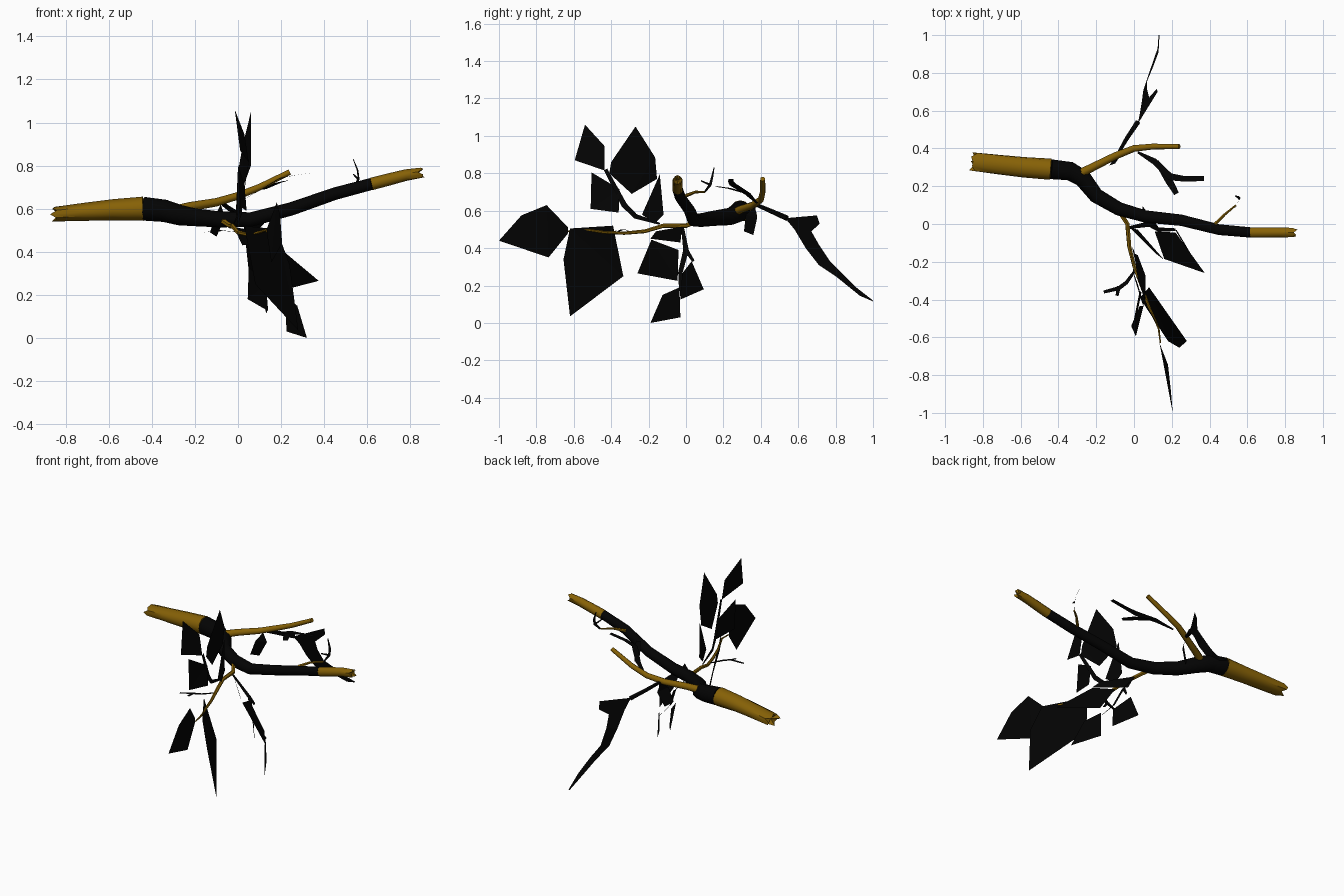
import bpy, bmesh, math
from mathutils import Vector

if "Cube" in bpy.data.objects:
    bpy.data.objects.remove(bpy.data.objects["Cube"])


def make_material(name, color):
    mat = bpy.data.materials.new(name)
    mat.use_nodes = True
    mat.diffuse_color = color
    node = next(n for n in mat.node_tree.nodes if n.type == 'BSDF_PRINCIPLED')
    node.inputs["Base Color"].default_value = color
    node.inputs["Roughness"].default_value = 0.9
    return mat


GOLD = make_material("golden bark", (0.24, 0.12, 0.002, 1))
BLACK = make_material("charred black", (0.001, 0.001, 0.001, 1))


def finish(name, bm, material, smooth):
    mesh = bpy.data.meshes.new(name)
    bm.to_mesh(mesh)
    bm.free()
    mesh.materials.append(material)
    obj = bpy.data.objects.new(name, mesh)
    bpy.context.scene.collection.objects.link(obj)
    if smooth:
        bpy.ops.object.select_all(action='DESELECT')
        obj.select_set(True)
        bpy.context.view_layer.objects.active = obj
        bpy.ops.object.shade_smooth_by_angle(angle=math.radians(50))
    return obj


def cm(point):
    """Points are written in hundredths of a unit."""
    return Vector(point) / 100


def direction(points, i):
    return (points[min(i + 1, len(points) - 1)] - points[max(i - 1, 0)]).normalized()


def tube(name, material, path, radii, sides=6, ridge=0.0, flat=1.0, jagged=0.0):
    """Sweep a ring along a path; jagged splinters the last ring."""
    points = [cm(p) for p in path]
    last = len(points) - 1
    side = Vector((0, 0, 1))
    bm = bmesh.new()
    rings = []
    for i, point in enumerate(points):
        tangent = direction(points, i)
        side = (side - tangent * side.dot(tangent)).normalized()
        across = tangent.cross(side)
        t = i / last
        # radii are sampled evenly along the path
        f = t * (len(radii) - 1)
        k = min(int(f), len(radii) - 2)
        radius = (radii[k] + (radii[k + 1] - radii[k]) * (f - k)) / 100
        squash = 1 + (flat - 1) * t
        ring = []
        for s in range(sides):
            a = math.tau * s / sides
            r = radius * (1 + ridge * t * math.cos(s * math.pi))
            co = point + side * (math.cos(a) * r * squash) + across * (math.sin(a) * r)
            if i == last:
                co += tangent * jagged * math.sin(s * 2.3)
            ring.append(bm.verts.new(co))
        rings.append(ring)
    for a, b in zip(rings, rings[1:]):
        for s in range(sides):
            n = (s + 1) % sides
            bm.faces.new((a[s], a[n], b[n], b[s]))
    # closed ends, the splintered one slightly hollow
    bm.faces.new(rings[0][::-1])
    inward = (points[last - 1] - points[last]).normalized()
    tip = bm.verts.new(points[last] + inward * jagged)
    for s in range(sides):
        bm.faces.new((rings[-1][s], rings[-1][(s + 1) % sides], tip))
    bmesh.ops.recalc_face_normals(bm, faces=bm.faces[:])
    return finish(name, bm, material, True)


def leaf(name, *outline):
    """Flat angular leaf, one polygon split into triangles."""
    bm = bmesh.new()
    face = bm.faces.new([bm.verts.new(cm(p)) for p in outline])
    bmesh.ops.triangulate(bm, faces=[face])
    return finish(name, bm, BLACK, False)


def blade(name, left, right):
    """Long bent leaf, quads between two edges."""
    bm = bmesh.new()
    rows = [[bm.verts.new(cm(p)) for p in pair] for pair in zip(left, right)]
    for a, b in zip(rows, rows[1:]):
        bm.faces.new((a[0], a[1], b[1], b[0]))
    return finish(name, bm, BLACK, False)


def ribbon(name, normal, widths, *path):
    """Paper-flat twig lying square to the given normal."""
    points = [Vector(p) for p in path]
    offsets = [direction(points, i).cross(Vector(normal)).normalized() * w / 2
               for i, w in enumerate(widths)]
    return blade(name, [p - o for p, o in zip(points, offsets)],
                 [p + o for p, o in zip(points, offsets)])


# Main limb: black middle and two golden broken ends
tube("limb_middle", BLACK,
     [(-44, 29, 60), (-34, 28, 59), (-27, 24, 57), (-20, 15, 56), (-8, 8, 55),
      (6, 4, 55), (25, 2, 60), (45, -3, 67), (62, -4.5, 71.5)],
     [5.5, 5, 4, 3.4, 3, 2.8], sides=10)
tube("limb_thick_end", GOLD,
     [(-44, 29, 60), (-58, 30, 59.5), (-72, 31.5, 58.5), (-85, 33, 57.5)],
     [5.6, 5.5, 5.2], sides=12, ridge=0.07, flat=0.6, jagged=0.018)
tube("limb_thin_end", GOLD,
     [(62, -4.5, 71.5), (70, -4.5, 73.5), (78, -4.5, 75.5), (85, -4.5, 76.5)],
     [2.9, 2.8, 2.4], sides=10, ridge=0.07, jagged=0.015)

# Golden side branches
tube("back_branch", GOLD,
     [(-30, 26, 59), (-22, 30, 61), (-10, 36, 63), (0, 40, 66), (10, 41, 70),
      (24, 41, 77)], [2.4, 2, 1.7, 1.3], sides=8)
tube("front_branch", GOLD,
     [(-8, 7, 55), (-3.5, 0, 52), (-2.5, -12, 52), (0, -22, 49), (4, -33, 48),
      (8, -44, 48.5), (13, -55, 50), (14, -63, 49)], [1.4, 1.1, 0.8, 0.4])
tube("end_twig", GOLD, [(43, 0, 68), (48, 5, 70), (54, 10, 70)], [1, 0.5])

# Flat black twigs and leaf stems, by the way they face
ALONG_X, UPWARD, SLANTED = (1, 0, 0), (0, 0, 1), (0.83, -0.55, 0)
ribbon("end_twig_tip", SLANTED, [1, 1.8, 1.4, 0.6],
       (54, 10, 70), (56, 13, 74), (55.5, 14, 78), (53.5, 15, 83))
ribbon("end_twig_spur", SLANTED, [1.2, 0.7], (55.5, 12.5, 74), (53.5, 8, 76))
ribbon("front_twig", UPWARD, [1.2, 2, 2.2, 1.6],
       (1, -24, 49), (-4, -31, 49.5), (-8, -34, 50), (-16, -36, 49))
ribbon("front_twig_fork", UPWARD, [2, 1.6], (-8, -33, 50), (-9, -38, 49.5))
ribbon("upper_stem", ALONG_X, [1, 2.6, 3, 2],
       (-2, -14, 53), (0, -27, 57), (2, -33, 63), (5, -43, 82))
ribbon("lower_stem", ALONG_X, [1.4, 3, 2.4, 1.4],
       (-3, -2, 52), (8, 0, 39), (13, -3, 27), (22, -3, 17))
ribbon("lower_stem_fork", ALONG_X, [2.4, 1.4], (8, 0, 39), (9, 4, 33))
tube("back_stem", BLACK, [(-8, 38, 63), (-4, 45, 60), (2, 54, 56)], [1, 1.5])
ribbon("back_twig", (-0.4, 0, 0.9), [1.2, 3.4, 4, 3, 2.6],
       (2, 38, 64), (11, 33, 69), (19, 25, 74), (26, 24, 75.5), (37, 24, 77))
ribbon("back_twig_fork", (-0.2, 0.2, 0.9), [2.4, 4, 2.8],
       (12, 33, 69), (18.5, 23, 72), (22.5, 16, 73))

# Upright leaves
leaf("upper_leaf_tip", (-1.5, -54, 106), (3, -43.5, 94.5), (5, -43.5, 81.5), (1, -59.5, 87))
leaf("upper_leaf_large", (6, -27, 105), (2, -16.5, 88.5), (0, -15.5, 77), (2, -29, 69),
     (6, -41, 80), (6, -40, 86))
leaf("upper_leaf_side", (0, -50.5, 80.5), (3, -35.5, 71.5), (4, -36, 59), (1, -51, 61))
leaf("upper_leaf_base", (0, -14, 79.5), (-1, -12, 58), (0, -17, 53), (2, -23.5, 58))

# Front leaves
leaf("front_leaf_large", (18, -62, 50.5), (3, -39, 52), (8, -33.5, 25), (28, -62, 3.5),
     (24, -65.5, 34))
leaf("front_leaf_tip", (18, -74.5, 63), (13.5, -63, 51), (13.5, -63, 48), (15.5, -73.5, 35),
     (20.5, -100, 44), (19.5, -88, 57.5))

# Hanging leaves
leaf("lower_leaf_top", (-2, -2, 51.5), (2, -3, 43), (16, -19, 45), (12, -16, 49))
leaf("lower_leaf_side", (16, -18.5, 44.5), (11, -4, 39), (22, -4.5, 22.5), (37.5, -26, 26.5))
leaf("lower_leaf_inner", (5, 3, 33), (4.5, 9.5, 18), (14, -3, 12.5), (13, -3.5, 24.5))
leaf("lower_leaf_tip", (32, -19, 0), (22.5, -3, 3), (22, -3.5, 19), (27.5, -12.5, 15))

# Back leaves
leaf("back_leaf_shoulder", (2, 53, 56), (12.5, 70, 57.5), (12, 71.5, 53), (8, 67, 49),
     (3, 58, 50))
blade("back_leaf_long",
      [(3, 58, 50), (4, 64, 40), (5, 71, 31), (8, 80, 25), (12.5, 93, 14.5), (13, 100, 11.5)],
      [(8, 67, 49), (7, 71, 42), (7, 77, 33), (10, 83, 27), (13, 91, 19), (13.5, 100, 12)])
leaf("back_leaf_small", (-8, 37, 62), (-6, 38, 56), (-10, 36, 47), (-13, 31, 49),
     (-10, 32, 58))
